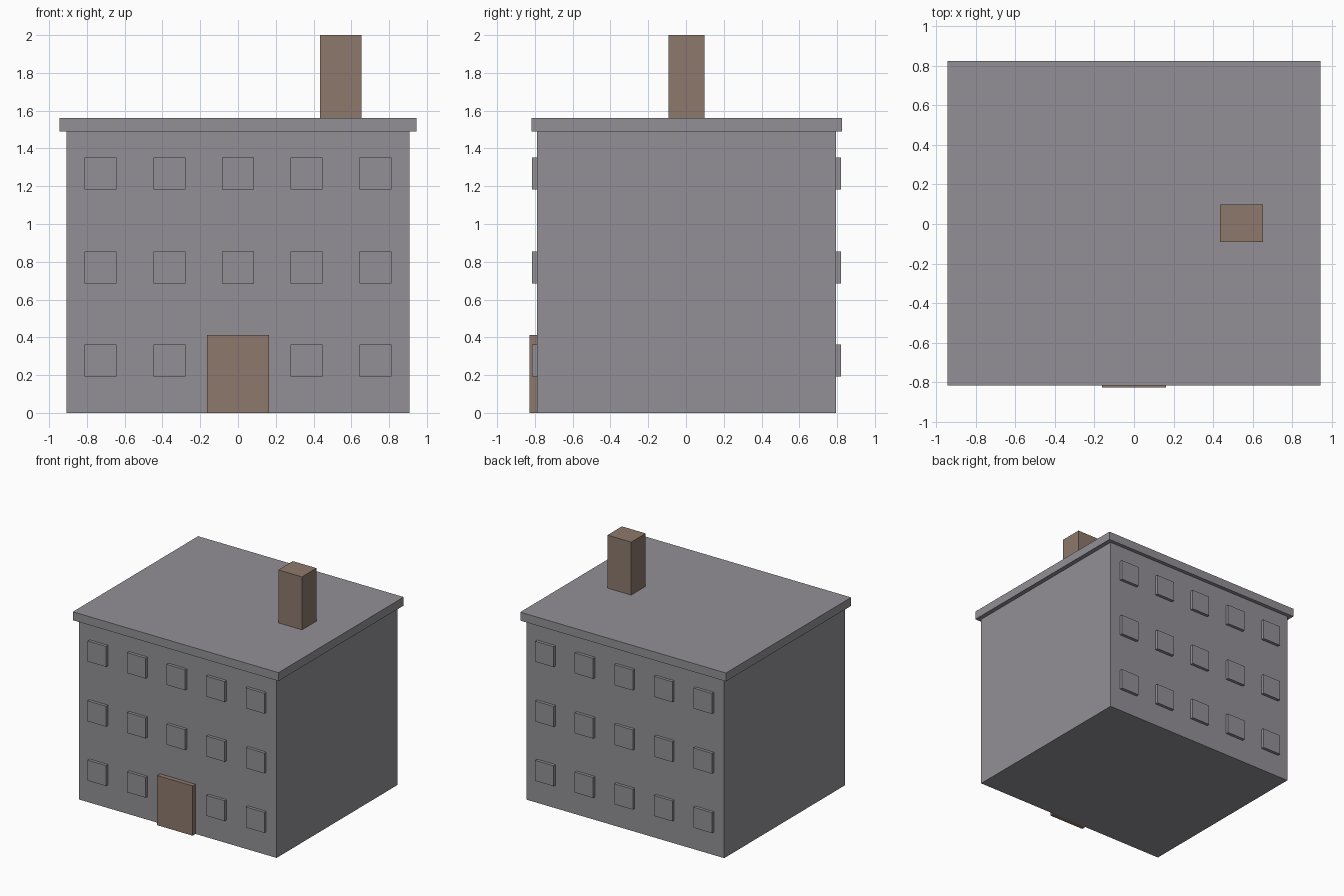
import bpy

cube = bpy.data.objects.get("Cube")
if cube:
    bpy.data.objects.remove(cube, do_unlink=True)


def make_material(name, rgb):
    mat = bpy.data.materials.new(name)
    mat.use_nodes = True
    mat.diffuse_color = (*rgb, 1)
    mat.node_tree.nodes["Principled BSDF"].inputs["Base Color"].default_value = (*rgb, 1)
    return mat


grey = make_material("stone grey", (0.29, 0.28, 0.305))
brown = make_material("warm brown", (0.27, 0.19, 0.15))


def box(name, x, y, z, mat):
    """Box spanning the (low, high) pair on each axis."""
    spans = (x, y, z)
    bpy.ops.mesh.primitive_cube_add(size=1)
    obj = bpy.context.object
    obj.name = name
    for v in obj.data.vertices:
        v.co = [lo + (hi - lo) * (c + 0.5) for c, (lo, hi) in zip(v.co, spans)]
    obj.data.materials.append(mat)
    return obj


FRONT, BACK = -0.79, 0.795

# Main body and overhanging flat roof
box("walls", (-0.908, 0.908), (FRONT, BACK), (0, 1.49), grey)
box("roof_slab", (-0.945, 0.945), (-0.818, 0.826), (1.49, 1.56), grey)

# Chimney and door
box("chimney", (0.435, 0.653), (-0.092, 0.098), (1.56, 2.0), brown)
box("door", (-0.163, 0.163), (-0.828, FRONT), (0, 0.413), brown)

# Window grid on the front and back; the door replaces one front window
HALF = 0.085
for side, depth in (("front", (-0.815, FRONT)), ("back", (BACK, 0.82))):
    for row, z in enumerate((0.277, 0.77, 1.267)):
        for col in range(5):
            if side == "front" and row == 0 and col == 2:
                continue
            x = (col - 2) * 0.3635
            box(f"{side}_window_{row + 1}_{col + 1}", (x - HALF, x + HALF),
                depth, (z - HALF, z + HALF), grey)
